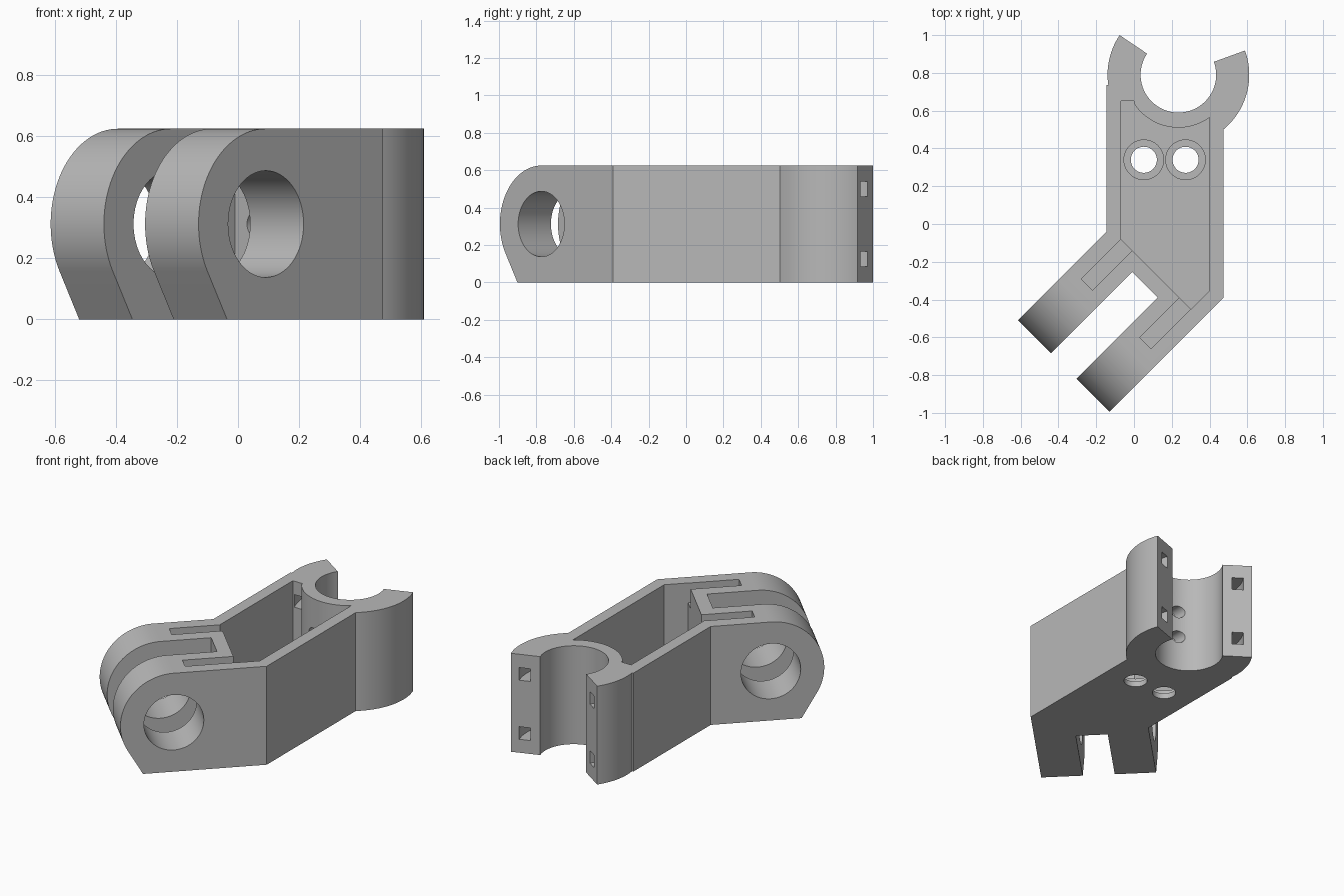
import bpy, bmesh
from math import sin, cos, radians, sqrt
from mathutils import Matrix, Vector

cube = bpy.data.objects.get("Cube")
if cube:
    bpy.data.objects.remove(cube, do_unlink=True)

H = 0.625            # overall height
MID = H / 2
RING = (0.235, 0.79)  # clamp centre
S = sqrt(0.5)
UP = Vector((0, 0, 1))
ALONG = Vector((-S, -S, 0))   # direction in which the hinge arms point
ACROSS = Vector((S, -S, 0))   # direction of the hinge axis


def arc(center, r, a0, a1, n=48):
    return [(center[0] + r * cos(radians(a0 + (a1 - a0) * i / n)),
             center[1] + r * sin(radians(a0 + (a1 - a0) * i / n))) for i in range(n + 1)]


def circle(center, r):
    return arc(center, r, 0, 360, 64)[:-1]


def arm_xy(along, across):
    p = ALONG * along + ACROSS * across
    return (p.x, p.y)


def frame(x, y, z):
    return Matrix((x, y, z)).transposed()


PLAN = Matrix.Identity(3)
HINGE = frame(ALONG, UP, ACROSS)
LENGTHWISE = frame(ACROSS, UP, ALONG)
REARWARD = frame(Vector((1, 0, 0)), UP, Vector((0, 1, 0)))


def prism(name, pts, lo, hi, axes=PLAN):
    bm = bmesh.new()
    rings = [[bm.verts.new(axes @ Vector((a, b, c))) for a, b in pts] for c in (lo, hi)]
    for ring in rings:
        bm.faces.new(ring)
    for i in range(len(pts)):
        j = (i + 1) % len(pts)
        bm.faces.new((rings[0][i], rings[0][j], rings[1][j], rings[1][i]))
    bmesh.ops.recalc_face_normals(bm, faces=bm.faces)
    mesh = bpy.data.meshes.new(name)
    bm.to_mesh(mesh)
    bm.free()
    ob = bpy.data.objects.new(name, mesh)
    bpy.context.collection.objects.link(ob)
    return ob


def cut(target, *args):
    tool = prism("cutter", *args)
    tool.hide_render = True
    bpy.context.view_layer.objects.active = target
    mod = target.modifiers.new("cut", 'BOOLEAN')
    mod.operation = 'DIFFERENCE'
    mod.solver = 'EXACT'
    mod.object = tool
    bpy.ops.object.modifier_apply(modifier=mod.name)
    bpy.data.objects.remove(tool, do_unlink=True)


# Body outline: angled body, forked arms and open clamp ring
arm_end, fork_root = 0.795, 0.187
outline = [(-0.145, 0.735), (-0.145, -0.04),
           arm_xy(arm_end, -0.074), arm_xy(arm_end, 0.173),
           arm_xy(fork_root, 0.173), arm_xy(fork_root, 0.364),
           arm_xy(arm_end, 0.364), arm_xy(arm_end, 0.612), (0.475, -0.39)]
outline += arc(RING, 0.375, -50.2, 20)
outline += arc(RING, 0.2, 20, -214, 72)
outline += arc(RING, 0.375, 146, 188.4, 24)
bracket = prism("hinged_clamp_bracket", outline, 0, H)

# Rounded arm ends, tapering to the underside
pivot = (arm_end - MID, MID)
foot = pivot[0] + MID * 0.577
cut(bracket, arc(pivot, MID, 90, -30) + [(foot, 0), (foot, -0.1), (0.9, -0.1), (0.9, 0.7), (pivot[0], 0.7)],
    -0.2, 0.8, HINGE)

# Hinge pin bore
cut(bracket, circle(pivot, 0.175), -0.2, 0.8, HINGE)

# Open pocket in the body
floor = 0.075
pocket = [(-0.07, 0.65), (-0.07, -0.08), arm_xy(0.106, 0.532), (0.4, -0.352)]
pocket += arc(RING, 0.28, -53.9, -147)[0:]
pocket.append((0.0, 0.65))
cut(bracket, pocket, floor, 0.8)

# Shallow slots running into the arms
for a, b in ((0.009, 0.092), (0.446, 0.53)):
    cut(bracket, [arm_xy(0.09, a), arm_xy(0.403, a), arm_xy(0.403, b), arm_xy(0.09, b)], 0.5, 0.8)

# Counterbored floor holes
for x in (0.052, 0.273):
    cut(bracket, circle((x, 0.34), 0.105), 0.035, 0.2)
    cut(bracket, circle((x, 0.34), 0.069), -0.1, 0.2)

# Curved strap channels in both clamp jaws
for z in (0.085, 0.46):
    for a0, a1 in ((140, 210), (-38, 26)):
        cut(bracket, arc(RING, 0.325, a0, a1, 24) + arc(RING, 0.258, a1, a0, 24), z, z + 0.08)

# Small holes from pocket to clamp and from pocket to fork
for dz in (-0.085, 0.085):
    cut(bracket, circle((0.165, MID + dz), 0.04), 0.45, 0.68, REARWARD)
cut(bracket, circle((0.2685, MID), 0.04), 0.08, 0.22, LENGTHWISE)

# Single grey finish
grey = bpy.data.materials.new("plain_grey")
grey.use_nodes = True
colour = (0.48, 0.48, 0.48, 1)
grey.diffuse_color = colour
grey.node_tree.nodes["Principled BSDF"].inputs["Base Color"].default_value = colour
bracket.data.materials.clear()
bracket.data.materials.append(grey)

bpy.ops.object.select_all(action='DESELECT')
bracket.select_set(True)
bpy.context.view_layer.objects.active = bracket
bpy.ops.object.shade_smooth_by_angle(angle=radians(30))
